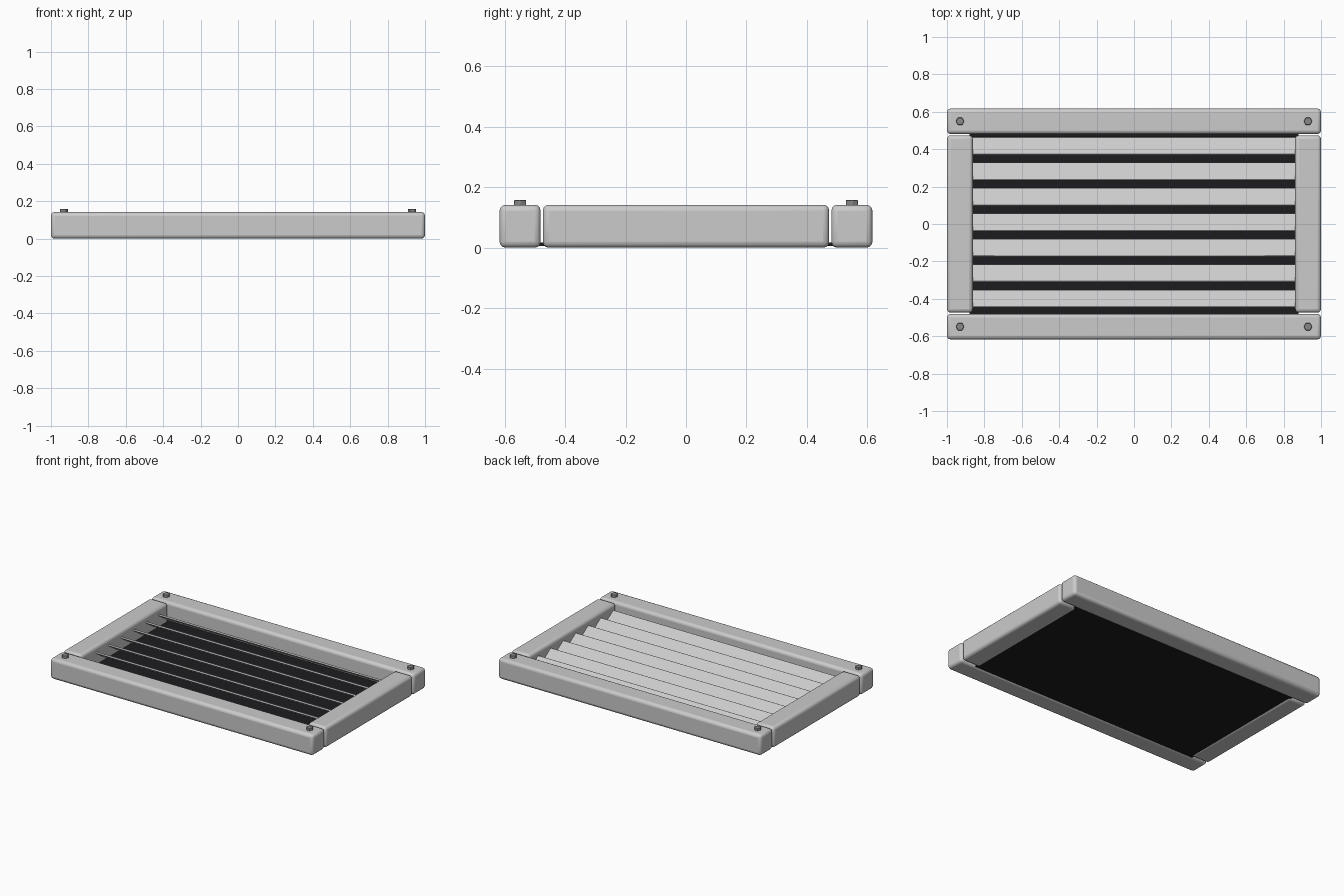
import bpy, math

if "Cube" in bpy.data.objects:
    bpy.data.objects.remove(bpy.data.objects["Cube"])


def material(name, rgb):
    m = bpy.data.materials.new(name)
    m.diffuse_color = (*rgb, 1)
    m.use_nodes = True
    m.node_tree.nodes["Principled BSDF"].inputs["Base Color"].default_value = m.diffuse_color
    return m


def finish(obj, name, bevel, segments, mat=None):
    obj.name = name
    if bevel:
        mod = obj.modifiers.new("bevel", 'BEVEL')
        mod.width, mod.segments = bevel, segments
    if mat:
        obj.data.materials.append(mat)
    bpy.ops.object.shade_smooth_by_angle(angle=math.radians(35))
    return obj


def box(name, loc, size, bevel=0, segments=2, tilt=0, mat=None):
    bpy.ops.mesh.primitive_cube_add(size=1, location=loc)
    obj = bpy.context.object
    obj.scale = size
    bpy.ops.object.transform_apply(location=False, rotation=False, scale=True)
    obj.rotation_euler.x = tilt
    return finish(obj, name, bevel, segments, mat)


black = material("black", (0.012, 0.012, 0.014))
dark = material("dark_metal", (0.25, 0.25, 0.26))

# Outer frame rails
for s, label in ((-1, "front"), (1, "back")):
    box(label + "_rail", (0, s * 0.549, 0.071), (2, 0.136, 0.142), 0.02, 3)
for s, label in ((-1, "left"), (1, "right")):
    box(label + "_rail", (s * 0.931, 0, 0.071), (0.138, 0.948, 0.142), 0.02, 3)

# Dark backing panel
box("backing_panel", (0, 0, 0.012), (1.76, 0.98, 0.012), mat=black)

# Tilted louvre slats, front edge high
for i in range(7):
    box(f"slat_{i + 1}", (0, 0.008 + (i - 3) * 0.136, 0.07), (1.74, 0.11, 0.012),
        0.003, 2, tilt=math.radians(-33))

# Hex bolt heads at the corners
for sx in (-1, 1):
    for sy in (-1, 1):
        bpy.ops.mesh.primitive_cylinder_add(vertices=6, radius=0.023, depth=0.026,
                                            location=(sx * 0.93, sy * 0.549, 0.145),
                                            rotation=(0, 0, math.radians(30)))
        finish(bpy.context.object, "corner_bolt", 0.002, 1, dark)
